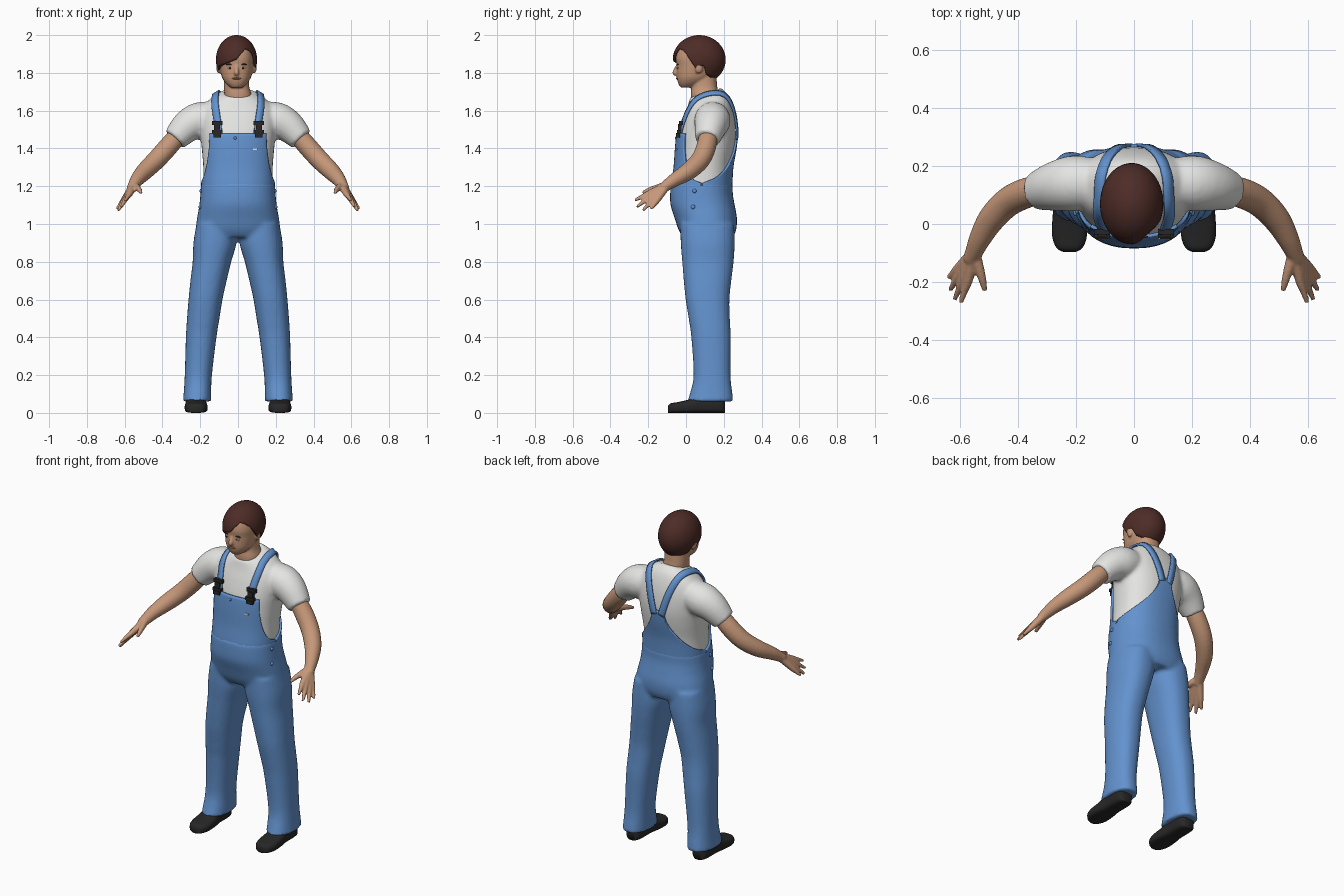
import bpy, bmesh, math
from mathutils import Vector, Matrix
from mathutils.bvhtree import BVHTree

if "Cube" in bpy.data.objects:
    bpy.data.objects.remove(bpy.data.objects["Cube"])


def material(name, rgb):
    m = bpy.data.materials.new(name)
    m.diffuse_color = (*rgb, 1)
    m.use_nodes = True
    m.node_tree.nodes["Principled BSDF"].inputs["Base Color"].default_value = m.diffuse_color
    return m


SKIN = material("skin", (0.56, 0.31, 0.19))
DENIM = material("denim blue", (0.125, 0.29, 0.62))
SHIRT = material("shirt white", (0.78, 0.78, 0.77))
HAIR = material("hair brown", (0.075, 0.025, 0.02))
BLACK = material("black", (0.02, 0.02, 0.021))
LIP = material("lip", (0.38, 0.16, 0.11))
N = 2.3  # roundness of body cross-sections


def smooth(rows, n=5):
    """Catmull-Rom resampling of a list of equal-length tuples."""
    out = []
    for i in range(len(rows) - 1):
        a, b, c, d = (rows[max(0, i - 1)], rows[i], rows[i + 1], rows[min(len(rows) - 1, i + 2)])
        for k in range(n):
            t = k / n
            out.append(tuple(q + 0.5 * t * (r - p + t * (2 * p - 5 * q + 4 * r - s + t * (3 * (q - r) + s - p)))
                             for p, q, r, s in zip(a, b, c, d)))
    return out + [tuple(rows[-1])]


def sample(rows, v):
    """Linear lookup in a table sorted by its first column."""
    for a, b in zip(rows, rows[1:]):
        if a[0] <= v <= b[0]:
            t = (v - a[0]) / (b[0] - a[0])
            return tuple(p + t * (q - p) for p, q in zip(a, b))
    return rows[0] if v < rows[0][0] else rows[-1]


def body_point(row, a, grow=0.0):
    """Point on a section (z, cx, rx, y_front, y_back, tilt); angle 0 is the front."""
    z, cx, rx, y0, y1, tilt = row
    s, c = math.sin(a), math.cos(a)
    x = cx + (rx + grow) * math.copysign(abs(s) ** (2 / N), s)
    cy = (y0 + y1) / 2
    dy = -((y1 - y0) / 2 + grow) * math.copysign(abs(c) ** (2 / N), c)
    return Vector((x, cy + dy, z + tilt * dy))


def front_y(rows, x, z, grow=0.0):
    _, cx, rx, y0, y1, _ = sample(rows, z)
    u = min(1, abs((x - cx) / (rx + grow)))
    return (y0 + y1) / 2 - ((y1 - y0) / 2 + grow) * (1 - u ** N) ** (1 / N)


def add_grid(bm, rows, closed=True, caps=True):
    vs = [[bm.verts.new(p) for p in r] for r in rows]
    n = len(vs[0])
    for a, b in zip(vs, vs[1:]):
        for j in range(n if closed else n - 1):
            k = (j + 1) % n
            bm.faces.new((a[j], a[k], b[k], b[j]))
    if closed and caps:
        bm.faces.new(vs[0][::-1])
        bm.faces.new(vs[-1])


def add_loft(bm, rows, grow=0.0, n=36):
    add_grid(bm, [[body_point(r, 2 * math.pi * j / n, grow) for j in range(n)] for r in rows])


def add_tube(bm, pts, n=16):
    """Round tube through (x, y, z, radius) points."""
    pts = smooth(pts, 4)
    ps = [Vector(p[:3]) for p in pts]
    rings = []
    for i, p in enumerate(ps):
        t = (ps[min(i + 1, len(ps) - 1)] - ps[max(i - 1, 0)]).normalized()
        u = t.cross(Vector((0.3, 0.8, -0.5))).normalized()
        if u.length < 0.1:
            u = t.orthogonal()
        w = t.cross(u)
        rings.append([p + pts[i][3] * (u * math.cos(a) + w * math.sin(a))
                      for a in (2 * math.pi * j / n for j in range(n))])
    add_grid(bm, rings)


def add_ball(bm, loc, size):
    bmesh.ops.create_uvsphere(bm, u_segments=16, v_segments=10, radius=1,
                              matrix=Matrix.Translation(loc) @ Matrix.Diagonal((*size, 1)))


def add_box(bm, loc, size):
    bmesh.ops.create_cube(bm, size=1, matrix=Matrix.Translation(loc) @ Matrix.Diagonal((*size, 1)))


def finish(bm, name, mat, voxel=0, relax=4, thick=0, offset=-1, flat=False):
    if not thick:
        bmesh.ops.recalc_face_normals(bm, faces=bm.faces[:])
    for f in bm.faces:
        f.smooth = not flat
    me = bpy.data.meshes.new(name)
    bm.to_mesh(me)
    bm.free()
    me.materials.append(mat)
    ob = bpy.data.objects.new(name, me)
    bpy.context.collection.objects.link(ob)
    if voxel:
        m = ob.modifiers.new("blend", 'REMESH')
        m.mode, m.voxel_size, m.use_smooth_shade = 'VOXEL', voxel, True
        m = ob.modifiers.new("relax", 'SMOOTH')
        m.factor, m.iterations = 0.5, relax
    if thick:
        m = ob.modifiers.new("thickness", 'SOLIDIFY')
        m.thickness, m.offset = thick, offset
    return ob


# Shirt: torso and sleeves blended together
torso = smooth([(1.12, 0, .185, -.07, .235, 0), (1.2, 0, .184, -.068, .235, 0), (1.3, 0, .184, -.055, .24, 0),
                (1.4, 0, .192, -.048, .257, 0), (1.48, 0, .2, -.038, .264, 0), (1.56, 0, .203, -.015, .258, 0),
                (1.62, 0, .185, .004, .243, .08), (1.665, 0, .14, .015, .22, .2), (1.695, 0, .088, .022, .186, .3)])
bm = bmesh.new()
add_loft(bm, torso)
for s in (-1, 1):
    add_tube(bm, [(.1 * s, .14, 1.565, .08), (.2 * s, .14, 1.55, .096),
                  (.27 * s, .13, 1.515, .086), (.335 * s, .113, 1.448, .066)], 24)
shirt = finish(bm, "shirt", SHIRT, .011, 4)

# Trousers: hips and two legs blended together
hips = smooth([(.93, 0, .2, -.015, .25, 0), (.97, 0, .222, -.04, .266, 0), (1.03, 0, .217, -.06, .27, 0),
               (1.1, 0, .205, -.082, .258, 0), (1.16, 0, .199, -.084, .248, 0), (1.22, 0, .196, -.08, .248, 0)])
leg = [(.06, .217, .076, .006, .252, 0), (.1, .215, .073, .02, .246, 0), (.2, .21, .072, .04, .236, 0),
       (.4, .195, .081, .028, .237, 0), (.5, .184, .086, .014, .232, 0), (.6, .172, .09, -.002, .23, 0),
       (.7, .156, .096, -.012, .24, 0), (.8, .138, .102, -.02, .252, 0), (.9, .122, .114, -.028, .258, 0),
       (1.0, .115, .105, -.03, .255, 0)]
bm = bmesh.new()
add_loft(bm, hips)
for s in (-1, 1):
    add_loft(bm, smooth([(r[0], s * r[1], *r[2:]) for r in leg]))
finish(bm, "trousers", DENIM, .011, 5)

# Bib front and back: rows of (height, half angle in degrees)
for name, mid, rows in (
        ("bib_front", 0, [(1.18, 90), (1.215, 90), (1.24, 73), (1.3, 58), (1.4, 47), (1.48, 43)]),
        ("bib_back", 180, [(1.18, 90), (1.215, 90), (1.25, 63), (1.3, 39), (1.36, 21), (1.42, 11), (1.475, 8)])):
    bm = bmesh.new()
    add_grid(bm, [[body_point(sample(torso, z), math.radians(mid + half * (j / 14 - 1)), .011)
                   for j in range(29)] for z, half in smooth(rows, 4)], closed=False)
    finish(bm, name, DENIM, thick=.012)

# Shoulder straps laid on the shirt
deps = bpy.context.evaluated_depsgraph_get()
tree = BVHTree.FromObject(shirt, deps)
for s, side in ((-1, "left"), (1, "right")):
    path = smooth([(.11 * s, -.05, 1.49), (.115 * s, -.02, 1.56), (.13 * s, .03, 1.66), (.132 * s, .08, 1.7),
                   (.12 * s, .15, 1.7), (.095 * s, .21, 1.67), (.062 * s, .26, 1.58), (.024 * s, .28, 1.45)], 6)
    hits = [tree.find_nearest(Vector(p))[:2] for p in path]
    ps = [p + n * .009 for p, n in hits]
    rows = []
    for i, (p, (_, n)) in enumerate(zip(ps, hits)):
        t = ps[min(i + 1, len(ps) - 1)] - ps[max(i - 1, 0)]
        w = t.cross(n).normalized() * .019
        rows.append([p - w, p, p + w])
    bm = bmesh.new()
    add_grid(bm, rows, closed=False)
    finish(bm, side + "_strap", DENIM, thick=.01, offset=0)
    # Buckle: top bar, neck, lower bar, catch
    bm = bmesh.new()
    x = .11 * s
    for z, w, h in ((1.535, .056, .022), (1.51, .032, .04), (1.488, .056, .018), (1.47, .04, .022)):
        add_box(bm, (x, front_y(torso, x, z, .011) - .008, z), (w, .02, h))
    finish(bm, side + "_buckle", BLACK, flat=True)

# Bib stud, side buttons and label
bm = bmesh.new()
add_ball(bm, (-.015, front_y(torso, -.015, 1.455, .011), 1.455), (.008, .005, .008))
for s in (-1, 1):
    for y, z in ((.045, 1.175), (.038, 1.09)):
        _, _, rx, y0, y1, _ = sample(hips, z)
        u = abs(y - (y0 + y1) / 2) / ((y1 - y0) / 2)
        add_ball(bm, (s * rx * (1 - u ** N) ** (1 / N), y, z), (.008, .011, .011))
finish(bm, "buttons", DENIM)
bm = bmesh.new()
add_box(bm, (.092, front_y(torso, .092, 1.395, .011) - .001, 1.395), (.025, .008, .008))
finish(bm, "label", SHIRT, flat=True)

# Head, neck, nose and ears
HX = -.008
skull = smooth([(1.722, HX, .03, -.028, .04, 0), (1.742, HX, .054, -.04, .08, 0), (1.77, HX, .074, -.048, .13, 0),
                (1.8, HX, .083, -.05, .16, 0), (1.84, HX, .089, -.05, .178, 0), (1.88, HX, .091, -.054, .182, 0),
                (1.93, HX, .082, -.04, .172, 0), (1.965, HX, .055, 0, .14, 0)])
bm = bmesh.new()
add_loft(bm, skull)
add_loft(bm, smooth([(1.6, 0, .08, .035, .17, 0), (1.68, 0, .073, .026, .172, 0),
                     (1.73, HX, .067, .03, .165, 0), (1.8, HX, .066, .035, .16, 0)]))
add_tube(bm, [(HX, -.045, 1.838, .009), (HX, -.055, 1.815, .011), (HX, -.059, 1.8, .014), (HX, -.048, 1.792, .01)])
for s in (-1, 1):
    add_ball(bm, (HX + .094 * s, .068, 1.83), (.013, .022, .034))
finish(bm, "head", SKIN, .006, 3)

# Eyes, brows and mouth
for name, mat, z, dx, size in (("eyes", SHIRT, 1.826, .035, (.014, .004, .005)),
                               ("pupils", BLACK, 1.826, .034, (.006, .006, .005)),
                               ("brows", HAIR, 1.845, .037, (.02, .005, .004)),
                               ("mouth", LIP, 1.77, 0, (.024, .005, .005))):
    bm = bmesh.new()
    for s in ((-1, 1) if dx else (1,)):
        x = HX + dx * s
        add_ball(bm, (x, front_y(skull, x, z), z), size)
    finish(bm, name, mat)

# Hair: a cap whose lower edge follows a swept fringe, (angle, height)
edge = [(-180, 1.765), (-135, 1.768), (-110, 1.79), (-98, 1.84), (-84, 1.81), (-60, 1.832), (-30, 1.85), (0, 1.872),
        (15, 1.905), (30, 1.93), (45, 1.922), (60, 1.9), (72, 1.86), (84, 1.815), (98, 1.845), (110, 1.79),
        (135, 1.768), (180, 1.765)]
cap = []
for i in range(17):
    row = []
    for j in range(72):
        a = -180 + 5 * j
        low = math.asin((sample(edge, a)[1] - 1.87) / .13)
        f = low + (math.pi / 2 - low) * min(i / 16, .995)
        a = math.radians(a)
        row.append(Vector((-.008 + .109 * math.cos(f) * math.sin(a), .07 - .14 * math.cos(f) * math.cos(a),
                           1.87 + .13 * math.sin(f))))
    cap.append(row)
bm = bmesh.new()
add_grid(bm, cap, caps=False)
bm.verts.ensure_lookup_table()
bm.faces.new(bm.verts[-72:])
finish(bm, "hair", HAIR, thick=.016)

# Arms with hands
fingers = [((.57, -.19, 1.165), (.597, -.272, 1.125)), ((.585, -.185, 1.15), (.618, -.26, 1.09)),
           ((.597, -.17, 1.135), (.634, -.228, 1.072)), ((.603, -.15, 1.13), (.64, -.185, 1.08))]
for s, side in ((-1, "left"), (1, "right")):
    bm = bmesh.new()
    flip = lambda pts: [(s * x, y, z, r) for x, y, z, r in pts]
    add_tube(bm, flip([(.29, .122, 1.5, .046), (.36, .11, 1.42, .052), (.43, .078, 1.342, .051), (.49, .018, 1.283, .047),
                       (.53, -.05, 1.24, .038), (.55, -.095, 1.21, .031), (.565, -.125, 1.187, .026)]), 20)
    for knuckle, tip in fingers:
        mid = [(a + b) / 2 for a, b in zip(knuckle, tip)]
        add_tube(bm, flip([(.553, -.1, 1.205, .022), (*knuckle, .017), (*mid, .0125), (*tip, .008)]), 12)
    add_tube(bm, flip([(.55, -.1, 1.205, .022), (.531, -.16, 1.19, .017), (.52, -.2, 1.178, .013),
                       (.513, -.23, 1.165, .009)]), 12)
    finish(bm, side + "_arm", SKIN, .006, 3)

# Shoes: (y, half width, height) sections along the foot
last = smooth([(-.096, .022, .035), (-.082, .045, .05), (-.04, .06, .058), (.03, .058, .075), (.08, .052, .1),
               (.15, .052, .105), (.19, .045, .095), (.206, .028, .06)], 4)
for s, side in ((-1, "left"), (1, "right")):
    bm = bmesh.new()
    rings = []
    for y, w, h in last:
        ring = []
        for j in range(24):
            a = 2 * math.pi * j / 24
            c, d = math.cos(a), math.sin(a)
            ring.append(Vector((.222 * s + w * math.copysign(abs(c) ** .7, c), y,
                                h / 2 * (1 + math.copysign(abs(d) ** (.8 if d > 0 else .4), d)))))
        rings.append(ring)
    add_grid(bm, rings)
    finish(bm, side + "_shoe", BLACK)
